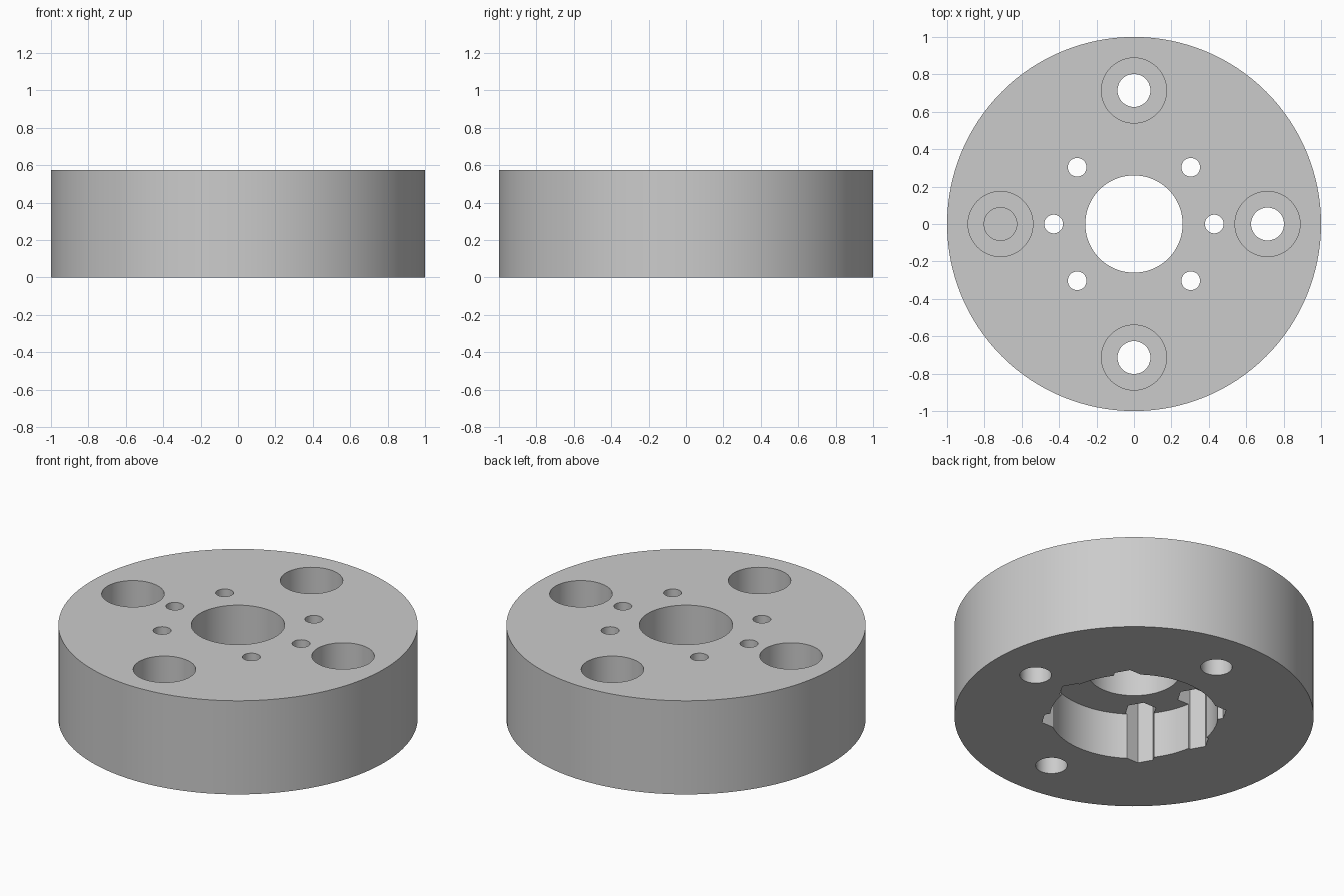
import bpy, bmesh, math

if "Cube" in bpy.data.objects:
    bpy.data.objects.remove(bpy.data.objects["Cube"])

HEIGHT = 0.575

grey = bpy.data.materials.new("plain grey")
grey.diffuse_color = (0.6, 0.6, 0.6, 1)
grey.use_nodes = True
grey.node_tree.nodes["Principled BSDF"].inputs["Base Color"].default_value = grey.diffuse_color


def prism(name, radius, z0, z1, x=0, y=0, sides=48):
    """Upright prism with its first corner pointing along +x."""
    bm = bmesh.new()
    corners = []
    for i in range(sides):
        a = 2 * math.pi * i / sides
        corners.append(bm.verts.new((x + radius * math.cos(a),
                                     y + radius * math.sin(a), z0)))
    base = bm.faces.new(corners)
    top = bmesh.ops.extrude_face_region(bm, geom=[base])
    moved = [v for v in top["geom"] if isinstance(v, bmesh.types.BMVert)]
    bmesh.ops.translate(bm, verts=moved, vec=(0, 0, z1 - z0))
    bmesh.ops.recalc_face_normals(bm, faces=bm.faces)
    mesh = bpy.data.meshes.new(name)
    bm.to_mesh(mesh)
    bm.free()
    obj = bpy.data.objects.new(name, mesh)
    bpy.context.collection.objects.link(obj)
    return obj


def cut(target, *args, **kwargs):
    """Subtract a prism from the target and discard the cutter."""
    cutter = prism("cutter", *args, **kwargs)
    mod = target.modifiers.new("cut", 'BOOLEAN')
    mod.operation = 'DIFFERENCE'
    mod.solver = 'EXACT'
    mod.object = cutter
    bpy.context.view_layer.objects.active = target
    bpy.ops.object.modifier_apply(modifier=mod.name)
    bpy.data.objects.remove(cutter)


def polar(radius, degrees):
    a = math.radians(degrees)
    return {"x": radius * math.cos(a), "y": radius * math.sin(a)}


# Disc body
disc = prism("hub_disc", 1.0, 0, HEIGHT, sides=128)
disc.data.materials.append(grey)

# Central bore and the wide recess underneath
cut(disc, 0.26, -0.1, HEIGHT + 0.1, sides=64)
cut(disc, 0.467, -0.1, 0.284, sides=96)

# Four counterbored bolt holes
for angle in (0, 90, 180, 270):
    place = polar(0.714, angle)
    cut(disc, 0.088, -0.1, HEIGHT + 0.1, **place)
    cut(disc, 0.174, 0.285, HEIGHT + 0.1, **place)

# Six small screw holes with hexagonal nut pockets below
for angle in (0, 45, 135, 180, 225, 315):
    place = polar(0.429, angle)
    cut(disc, 0.05, -0.1, HEIGHT + 0.1, sides=32, **place)
    cut(disc, 0.09, -0.1, 0.43, sides=6, **place)

# Smooth round walls, crisp rims
bpy.ops.object.select_all(action='DESELECT')
disc.select_set(True)
bpy.context.view_layer.objects.active = disc
bpy.ops.object.shade_smooth_by_angle(angle=math.radians(30))
